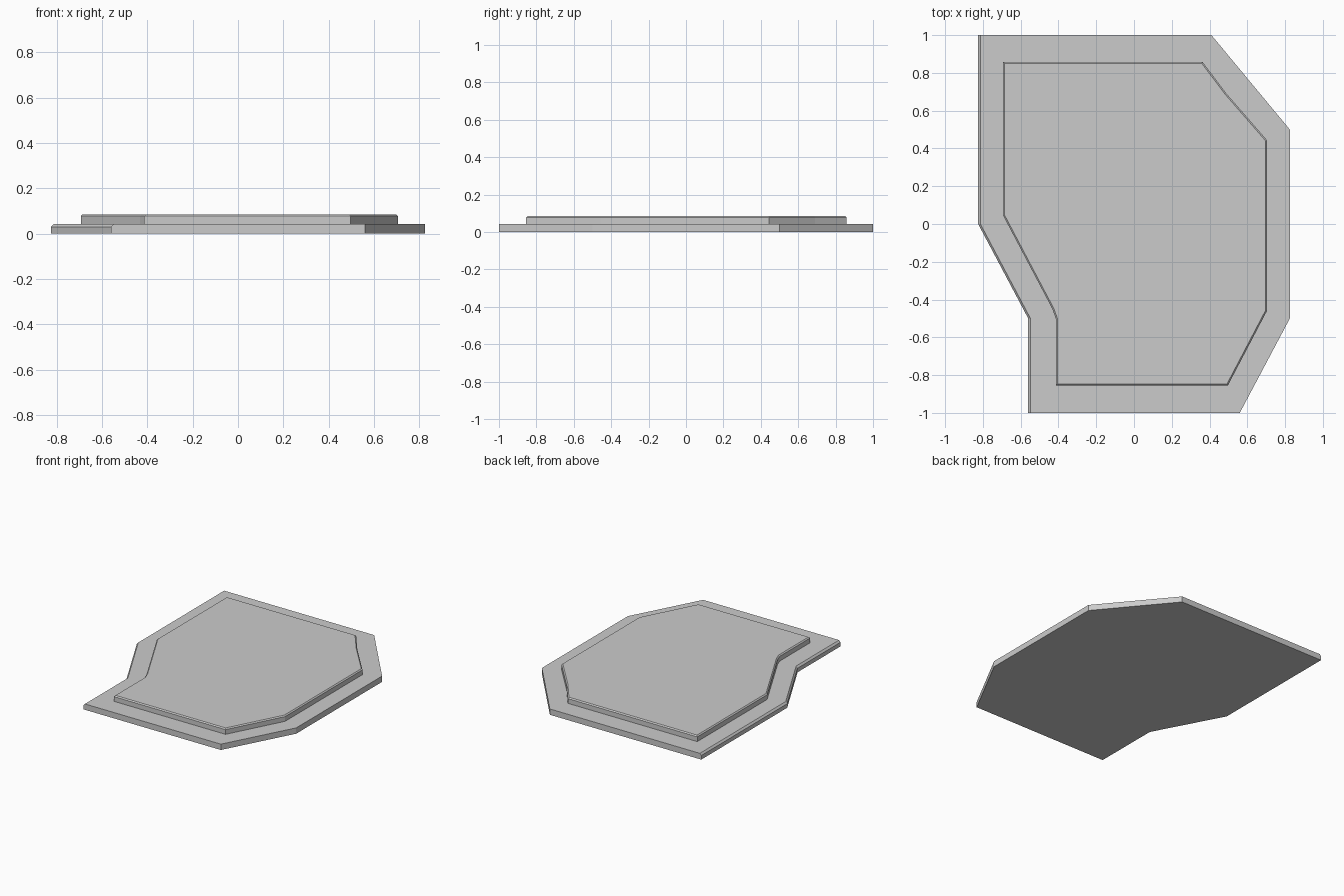
import bpy, bmesh
from mathutils import Vector

if "Cube" in bpy.data.objects:
    bpy.data.objects.remove(bpy.data.objects["Cube"])


def inset(outline, d):
    """Move every edge of a clockwise outline inward by d (mitred corners)."""
    pts = [Vector(p) for p in outline]
    result = []
    for i, p in enumerate(pts):
        a = (p - pts[i - 1]).normalized()
        b = (pts[(i + 1) % len(pts)] - p).normalized()
        na, nb = Vector((a.y, -a.x)), Vector((b.y, -b.x))
        result.append(tuple(p + (na + nb) * d / (1 + na.dot(nb))))
    return result


def stacked_plate(name, rings):
    """Closed plate through matching outlines given as (outline, z)."""
    bm = bmesh.new()
    loops = [[bm.verts.new((x, y, z)) for x, y in pts] for pts, z in rings]
    n = len(loops[0])
    for low, high in zip(loops, loops[1:]):
        for i in range(n):
            j = (i + 1) % n
            bm.faces.new((low[i], low[j], high[j], high[i]))
    bm.faces.new(loops[0])
    bm.faces.new(loops[-1])
    bmesh.ops.recalc_face_normals(bm, faces=bm.faces)
    mesh = bpy.data.meshes.new(name)
    bm.to_mesh(mesh)
    bm.free()
    obj = bpy.data.objects.new(name, mesh)
    bpy.context.collection.objects.link(obj)
    return obj


# Lower plate, chamfered along its left side only
base = [(-0.825, 1), (0.41, 1), (0.825, 0.5), (0.825, -0.5),
        (0.56, -1), (-0.56, -1), (-0.56, -0.5), (-0.825, 0)]
base_top = [(x + 0.012 if x < -0.5 else x, y) for x, y in base]
stacked_plate("base_plate", [(base, 0), (base, 0.03), (base_top, 0.043)])

# Raised plate, with a small chamfer around the top
raised = [(-0.693, 0.858), (0.363, 0.858), (0.49, 0.69), (0.705, 0.443),
          (0.705, -0.458), (0.497, -0.855), (-0.414, -0.855),
          (-0.414, -0.50), (-0.432, -0.45), (-0.693, 0.045)]
stacked_plate("raised_plate", [(raised, 0.043), (raised, 0.078),
                               (inset(raised, 0.008), 0.086)])
